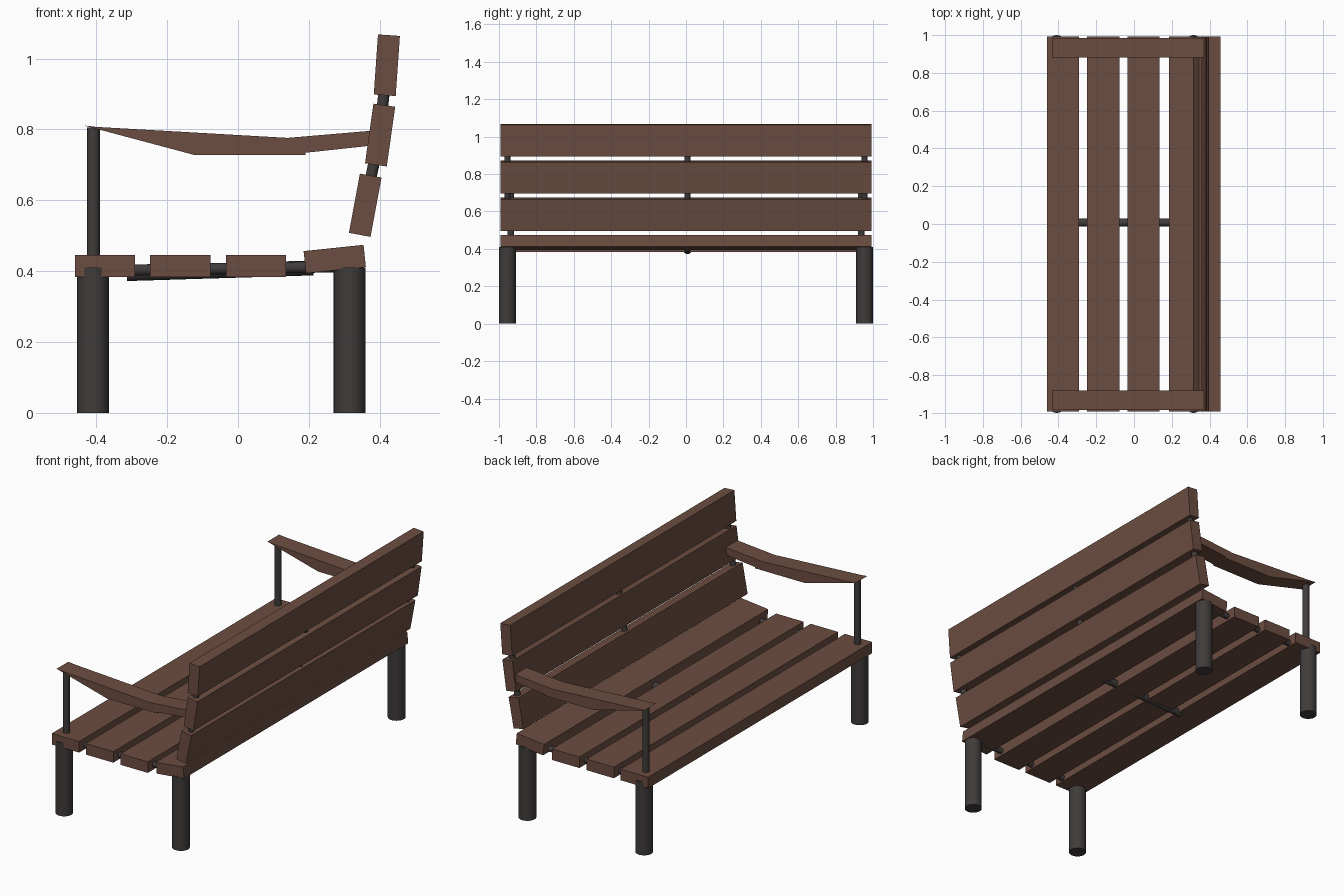
import bpy, math
from mathutils import Vector

if "Cube" in bpy.data.objects:
    bpy.data.objects.remove(bpy.data.objects["Cube"])


def material(name, rgb):
    m = bpy.data.materials.new(name)
    m.diffuse_color = (*rgb, 1)
    m.use_nodes = True
    m.node_tree.nodes["Principled BSDF"].inputs["Base Color"].default_value = m.diffuse_color
    return m


WOOD = material("brown_wood", (0.15, 0.075, 0.053))
METAL = material("dark_metal", (0.05, 0.045, 0.043))


def slat(name, x, z, sx, sz, tilt=0):
    """Long board running along y; tilt in degrees turns +z toward +x."""
    bpy.ops.mesh.primitive_cube_add(size=1, location=(x, 0, z),
                                    rotation=(0, math.radians(tilt), 0))
    o = bpy.context.object
    o.name = name
    o.scale = (sx, 1.986, sz)
    o.data.materials.append(WOOD)


def rod(name, a, b, r, sides=24):
    """Round bar between two points."""
    a, b = Vector(a), Vector(b)
    d = b - a
    bpy.ops.mesh.primitive_cylinder_add(vertices=sides, radius=r, depth=d.length,
                                        location=(a + b) / 2)
    o = bpy.context.object
    o.name = name
    o.rotation_euler = d.to_track_quat('Z', 'Y').to_euler()
    o.data.materials.append(METAL)
    bpy.ops.object.shade_smooth_by_angle(angle=math.radians(40))


def extrude_y(name, profile, y0, y1):
    """Solid from an x-z outline, extruded along y."""
    n = len(profile)
    verts = [(x, y0, z) for x, z in profile] + [(x, y1, z) for x, z in profile]
    faces = [tuple(range(n)), tuple(reversed(range(n, 2 * n)))]
    faces += [(i, i + n, (i + 1) % n + n, (i + 1) % n) for i in range(n)]
    me = bpy.data.meshes.new(name)
    me.from_pydata(verts, [], faces)
    me.materials.append(WOOD)
    o = bpy.data.objects.new(name, me)
    bpy.context.collection.objects.link(o)


# Seat boards, the rear one tipped up
for i, x in enumerate((-0.375, -0.163, 0.051)):
    slat(f"seat_slat_{i + 1}", x, 0.414, 0.17, 0.062)
slat("seat_slat_4", 0.273, 0.434, 0.17, 0.063, -6)

# Backrest boards, leaning progressively less
for i, (x, z, lean) in enumerate(((0.359, 0.586, 10.5), (0.401, 0.784, 8), (0.42, 0.981, 4))):
    slat(f"back_slat_{i + 1}", x, z, 0.062, 0.17, lean)

# Armrest outline, anticlockwise seen from the front
ARM = [(-0.435, 0.811), (-0.12, 0.727), (0.19, 0.727), (0.19, 0.734),
       (0.375, 0.754), (0.375, 0.796), (0.14, 0.776), (-0.4, 0.807)]

# Legs, arm posts and armrests at both ends
for side, s in (("near", -1), ("far", 1)):
    rod(f"front_leg_{side}", (-0.409, s * 0.955, 0), (-0.409, s * 0.955, 0.41), 0.045, 32)
    rod(f"back_leg_{side}", (0.315, s * 0.955, 0), (0.315, s * 0.955, 0.41), 0.045, 32)
    rod(f"arm_post_{side}", (-0.408, s * 0.937, 0.41), (-0.408, s * 0.937, 0.805), 0.018)
    y0, y1 = sorted((s * 0.882, s * 0.985))
    extrude_y(f"armrest_{side}", ARM, y0, y1)

# Bars tying the boards together
for side, y in (("near", -0.955), ("middle", 0.008), ("far", 0.955)):
    rod(f"back_bar_lower_{side}", (0.362, y, 0.6), (0.399, y, 0.78), 0.016)
    rod(f"back_bar_upper_{side}", (0.399, y, 0.78), (0.42, y, 0.98), 0.016)
    if side == "middle":
        rod("seat_bar_middle", (-0.314, y, 0.393), (0.212, y, 0.409), 0.021)
    else:
        rod(f"seat_bar_{side}", (-0.4, y * 0.98, 0.401), (0.31, y * 0.98, 0.413), 0.016)
